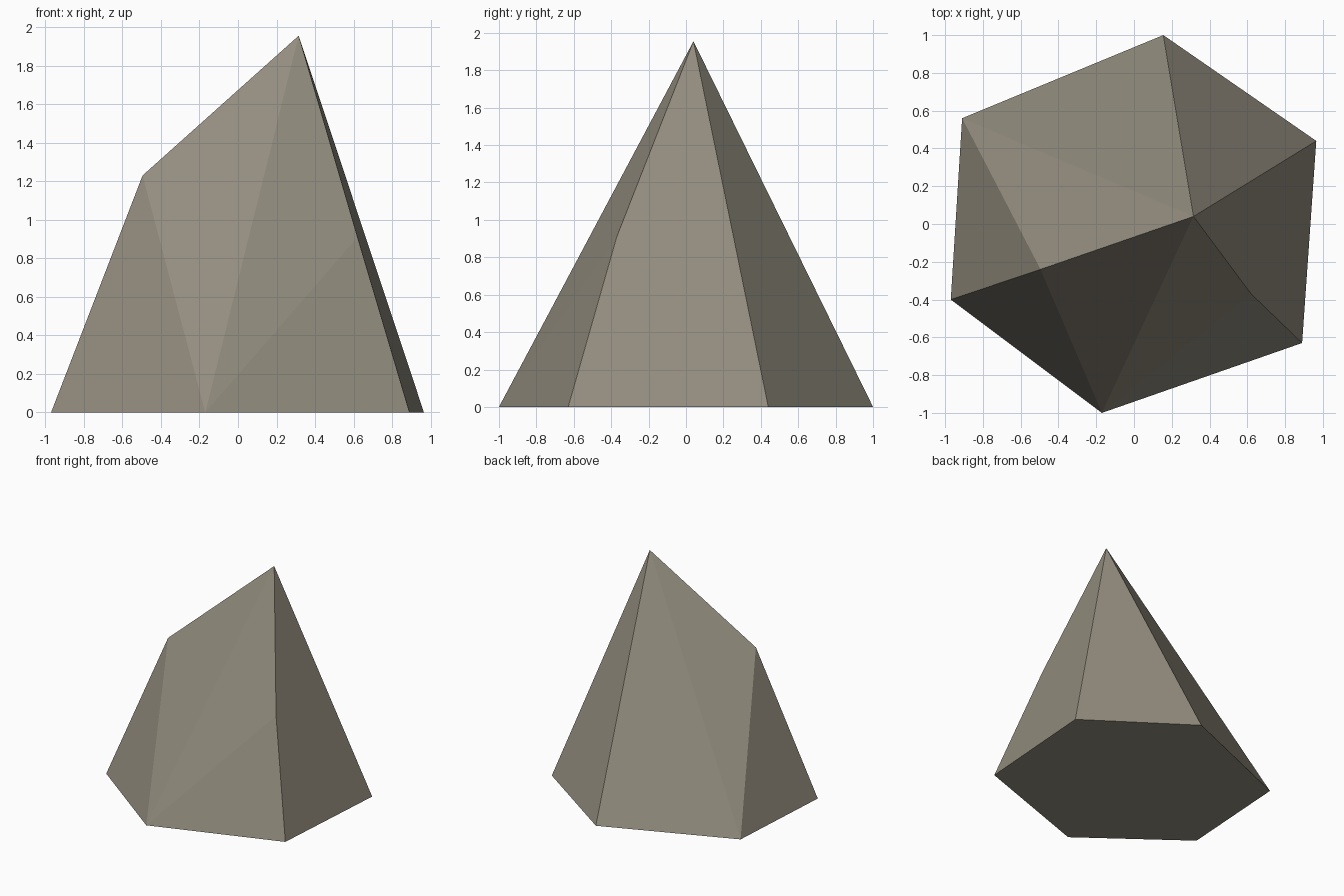
import bpy
import bmesh
from math import radians

default_cube = bpy.data.objects.get("Cube")
if default_cube:
    bpy.data.objects.remove(default_cube, do_unlink=True)


def make_material(name, colour):
    material = bpy.data.materials.new(name)
    material.use_nodes = True
    material.diffuse_color = colour
    shader = next(n for n in material.node_tree.nodes if n.type == "BSDF_PRINCIPLED")
    shader.inputs["Base Color"].default_value = colour
    return material


def hull_object(name, points, material):
    """Wrap a flat-shaded convex shell around the corner points."""
    bm = bmesh.new()
    for point in points:
        bm.verts.new(point)
    bmesh.ops.convex_hull(bm, input=bm.verts[:])
    # Merge coplanar triangles, such as those of the flat underside
    bmesh.ops.dissolve_limit(bm, angle_limit=radians(1),
                             verts=bm.verts[:], edges=bm.edges[:])
    bmesh.ops.recalc_face_normals(bm, faces=bm.faces[:])
    mesh = bpy.data.meshes.new(name)
    bm.to_mesh(mesh)
    bm.free()
    mesh.materials.append(material)
    obj = bpy.data.objects.new(name, mesh)
    bpy.context.scene.collection.objects.link(obj)
    return obj


# Six-sided footprint on the ground
footprint = [(-0.97, -0.40), (-0.17, -1.0), (0.89, -0.63),
             (0.965, 0.44), (0.155, 1.0), (-0.91, 0.56)]

# Leaning summit, left shoulder and small corner on the front right ridge
summit = (0.315, 0.04, 1.955)
shoulder = (-0.495, -0.24, 1.23)
ridge_corner = (0.62, -0.37, 0.91)

stone = make_material("warm grey stone", (0.292, 0.266, 0.209, 1.0))
corners = [(x, y, 0.0) for x, y in footprint] + [summit, shoulder, ridge_corner]
hull_object("rock", corners, stone)
